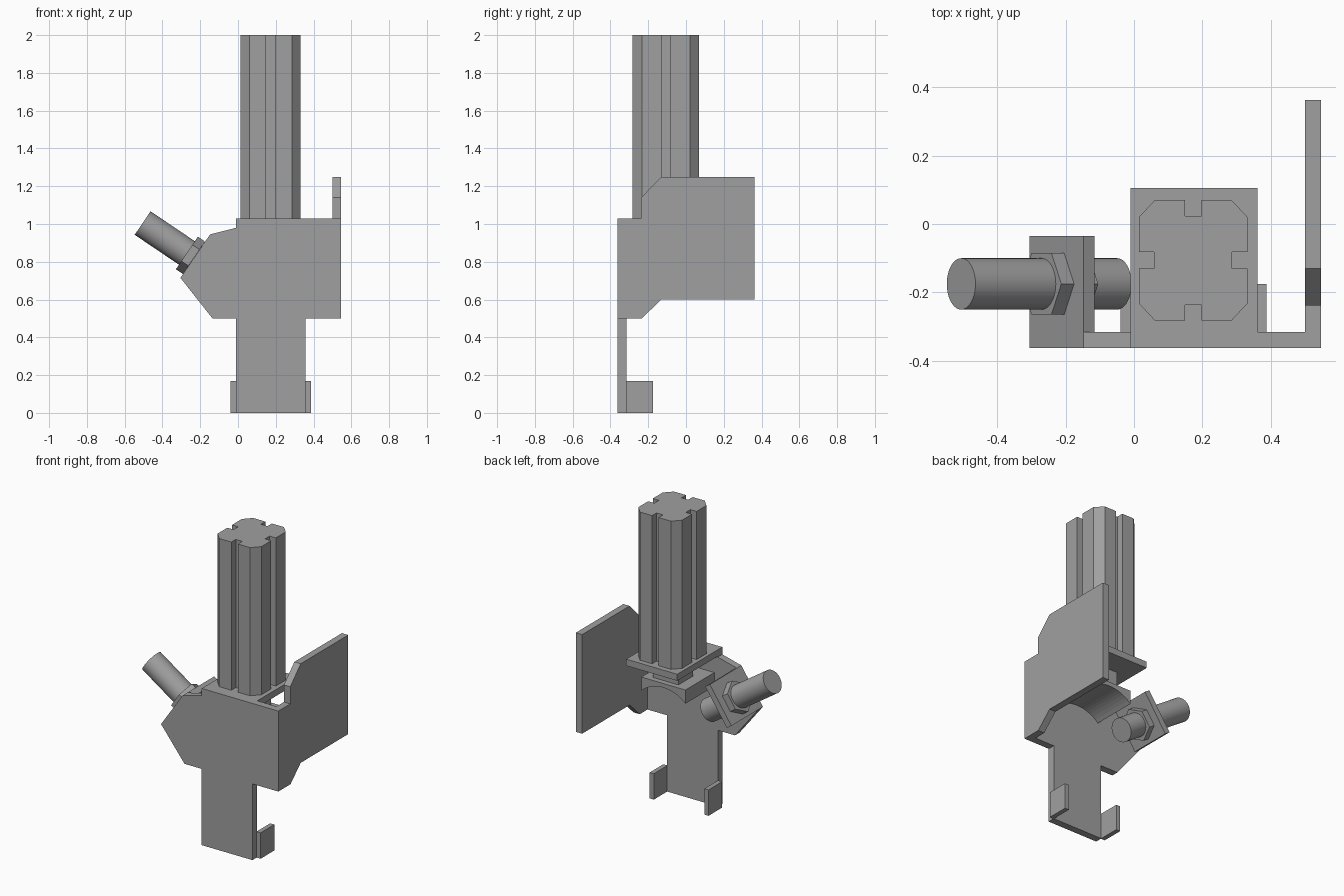
import bpy, bmesh, math
from mathutils import Vector

if "Cube" in bpy.data.objects:
    bpy.data.objects.remove(bpy.data.objects["Cube"])

grey = bpy.data.materials.new('dark_grey')
grey.diffuse_color = (.35, .35, .35, 1)
grey.use_nodes = True
grey.node_tree.nodes["Principled BSDF"].inputs["Base Color"].default_value = grey.diffuse_color


def prism(name, pts, axis, lo, hi):
    """Extrude a 2D profile along an axis: x uses (y, z), y uses (x, z), z uses (x, y)."""
    place = {'x': lambda p, d: (d, p[0], p[1]),
             'y': lambda p, d: (p[0], d, p[1]),
             'z': lambda p, d: (p[0], p[1], d)}[axis]
    bm = bmesh.new()
    face = bm.faces.new([bm.verts.new(place(p, lo)) for p in pts])
    new = bmesh.ops.extrude_face_region(bm, geom=[face])['geom']
    shift = Vector(place((0, 0), hi - lo))
    bmesh.ops.translate(bm, vec=shift, verts=[v for v in new if isinstance(v, bmesh.types.BMVert)])
    bmesh.ops.recalc_face_normals(bm, faces=bm.faces)
    mesh = bpy.data.meshes.new(name)
    bm.to_mesh(mesh)
    bm.free()
    mesh.materials.append(grey)
    obj = bpy.data.objects.new(name, mesh)
    bpy.context.collection.objects.link(obj)
    return obj


def box(name, x0, x1, y0, y1, z0, z1):
    return prism(name, [(x0, y0), (x1, y0), (x1, y1), (x0, y1)], 'z', z0, z1)


def rod(name, start, end, radius, sides):
    """Cylinder between two points, tilted in the xz plane."""
    start, end = Vector(start), Vector(end)
    d = end - start
    bpy.ops.mesh.primitive_cylinder_add(vertices=sides, radius=radius, depth=d.length,
                                        location=(start + end) / 2)
    obj = bpy.context.object
    obj.name = name
    obj.rotation_euler = (0, math.atan2(d.x, d.z), 0)
    obj.data.materials.append(grey)
    if sides > 8:
        bpy.ops.object.shade_smooth_by_angle(angle=math.radians(30))
    return obj


# Front plate with angled shoulder
prism('front_plate', [(-.01, 0), (.358, 0), (.358, .5), (.546, .5), (.546, 1.028), (-.01, 1.028),
                      (-.01, .98), (-.148, .945), (-.305, .715), (-.135, .5), (-.01, .5)],
      'y', -.362, -.315)

# Side plate
prism('side_plate', [(-.362, .5), (-.235, .5), (-.13, .6), (.363, .6), (.363, 1.25),
                     (-.13, 1.25), (-.238, 1.14), (-.238, 1.028), (-.362, 1.028)],
      'x', .5, .546)

# Top plate and foot tabs
box('top_plate', -.01, .361, -.362, .105, .985, 1.028)
for side, x in (('left', -.04), ('right', .357)):
    box(side + '_foot_tab', x, x + .03, -.318, -.176, 0, .17)

# Slotted column: quarter outline mirrored around the centre
cx, cy, hx, hy = .173, -.106, .159, .176
quarter = [(hx - .045, .024), (hx, .024), (hx, hy - .05), (hx - .047, hy),
           (.024, hy), (.024, hy - .046)]
outline = []
for sx, sy in ((1, 1), (-1, 1), (-1, -1), (1, -1)):
    q = [(cx + sx * x, cy + sy * y) for x, y in quarter]
    outline += q if sx * sy > 0 else q[::-1]
prism('slotted_column', outline, 'z', 1.028, 2)

# Arched saddle below the top plate
box('saddle_neck', .09, .275, -.2, -.05, .865, .985)
arch = [(.335, .872), (.015, .872)]
for i in range(17):
    x = .015 + .32 * i / 16
    arch.append((x, .61 + math.sqrt(.235 ** 2 - (x - .175) ** 2)))
prism('arched_saddle', arch, 'y', -.315, -.015)

# Tilted flange, bolt and its two nuts
a = Vector((.83, 0, -.56)).normalized()
t = a * .04
prism('tilted_flange', [(-.305, .715), (-.148, .945), (-.148 + t.x, .945 + t.z),
                        (-.305 + t.x, .715 + t.z)], 'y', -.362, -.035)
tip = Vector((-.505, -.175, 1.005))
rod('bolt', tip, tip + a * .55, .075, 48)
face = (Vector((-.2275, -.175, .83)) - tip).dot(a)
for name, d in (('outer_nut', -.045), ('inner_nut', .04)):
    nut = rod(name, tip + a * (face + d), tip + a * (face + d + .045), .104, 6)
    # turn the hex points into the tilted plane
    for v in nut.data.vertices:
        v.co.x, v.co.y = -v.co.y, v.co.x
